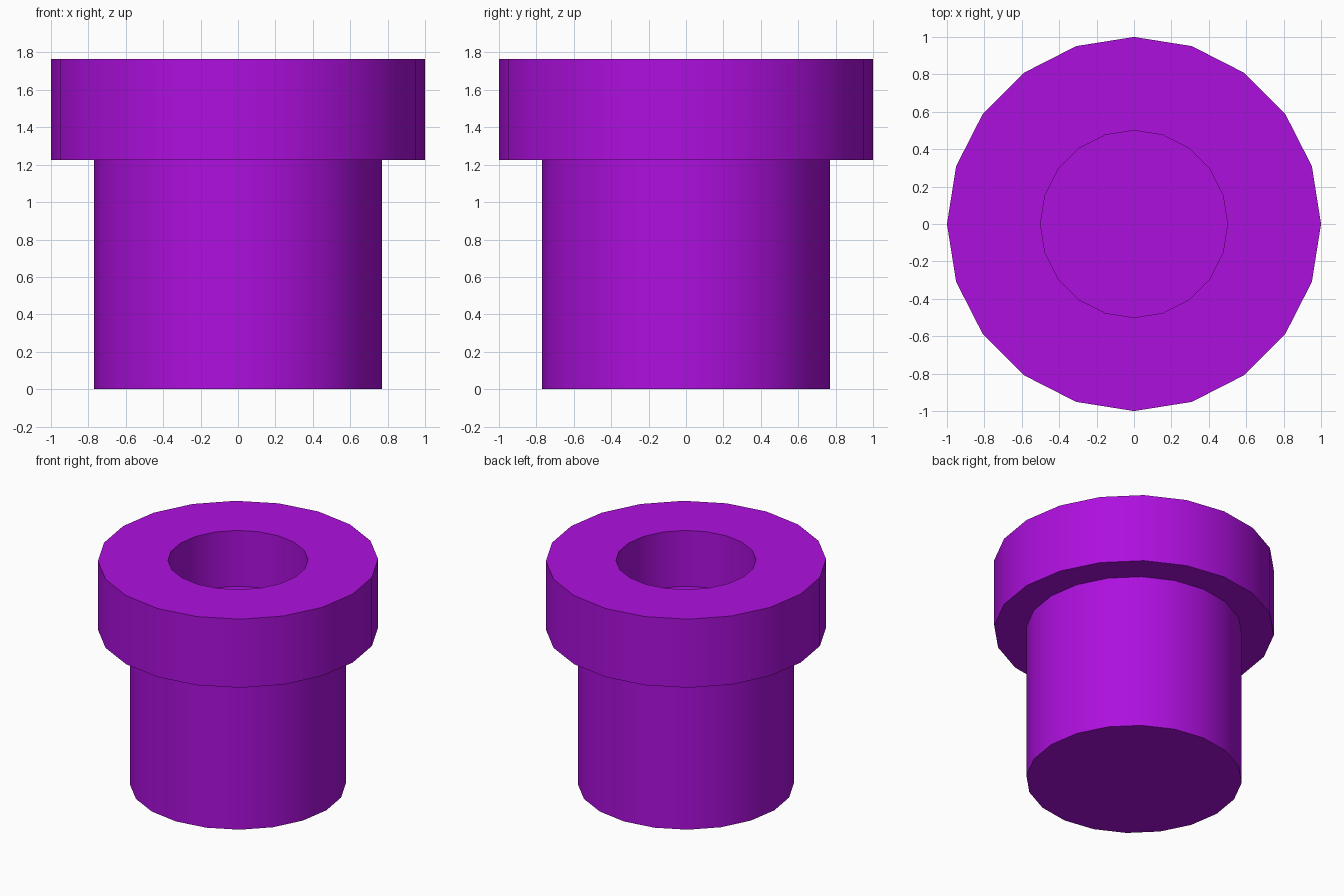
import bpy, bmesh
from math import cos, sin, tau, radians

if "Cube" in bpy.data.objects:
    bpy.data.objects.remove(bpy.data.objects["Cube"])

SIDES = 20

# Half profile (radius, z): shaft, flange, then down into the blind hole
PROFILE = [(0.77, 0.0), (0.77, 1.225), (1.0, 1.225), (1.0, 1.765),
           (0.5, 1.765), (0.5, 1.325)]

bm = bmesh.new()
rings = [[bm.verts.new((r * cos(tau * i / SIDES), r * sin(tau * i / SIDES), z))
          for i in range(SIDES)] for r, z in PROFILE]

# Walls between neighbouring rings
for a, b in zip(rings, rings[1:]):
    for i in range(SIDES):
        j = (i + 1) % SIDES
        bm.faces.new((a[i], a[j], b[j], b[i]))

# Underside and hole floor
bm.faces.new(rings[0][::-1])
bm.faces.new(rings[-1])

mesh = bpy.data.meshes.new("flanged_plug")
bm.to_mesh(mesh)
bm.free()
plug = bpy.data.objects.new("flanged_plug", mesh)
bpy.context.collection.objects.link(plug)

# Purple finish
mat = bpy.data.materials.new("purple")
mat.diffuse_color = (0.42, 0.005, 0.73, 1)
mat.use_nodes = True
mat.node_tree.nodes["Principled BSDF"].inputs["Base Color"].default_value = mat.diffuse_color
mesh.materials.append(mat)

# Smooth round walls, sharp rims
bpy.context.view_layer.objects.active = plug
plug.select_set(True)
bpy.ops.object.shade_smooth_by_angle(angle=radians(30))
